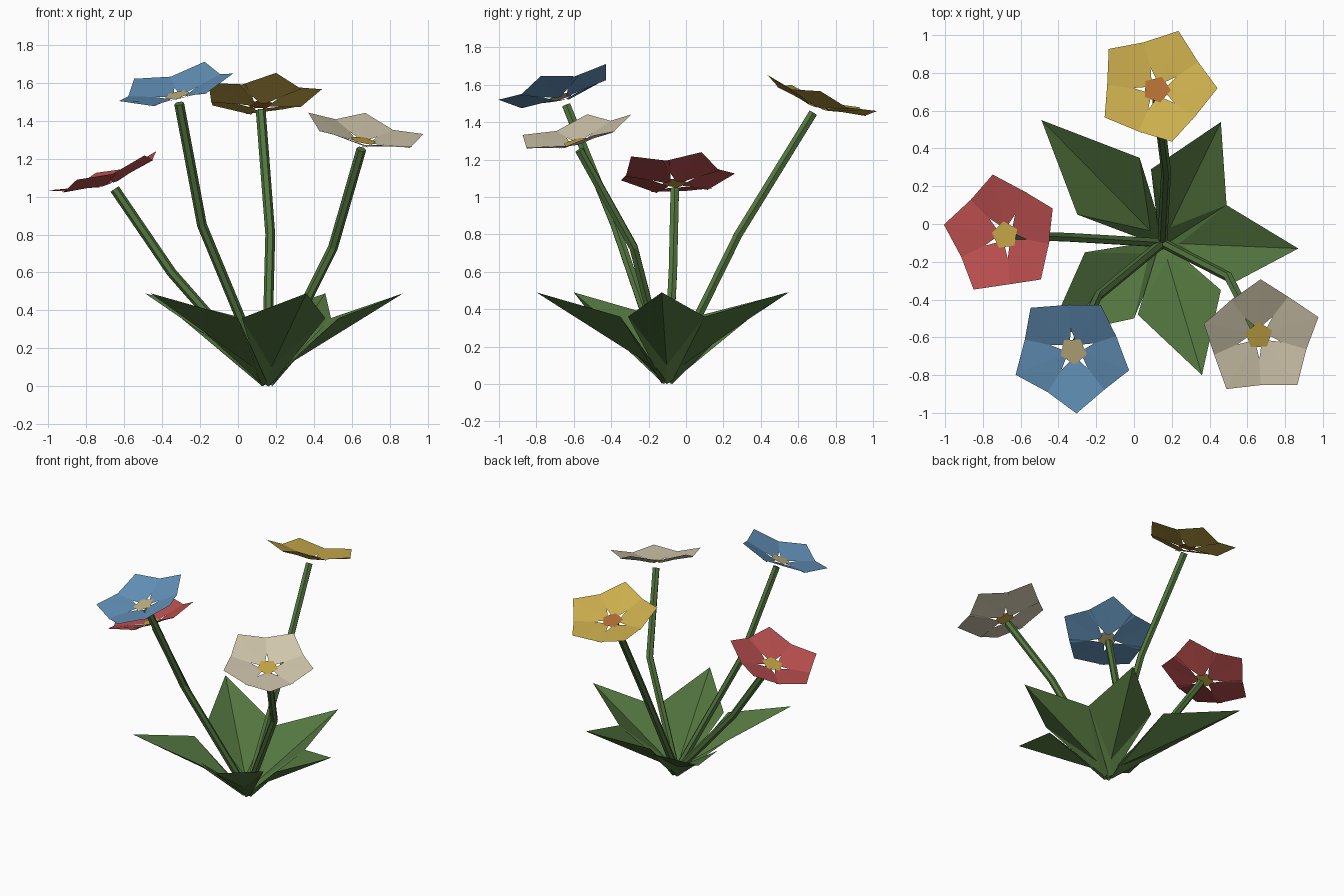
import bpy
import bmesh
from math import sin, cos, radians, tau
from mathutils import Vector, Matrix

cube = bpy.data.objects.get("Cube")
if cube:
    bpy.data.objects.remove(cube, do_unlink=True)


def material(name, r, g, b):
    """Flat colour given as 0-255 display values, stored as linear."""
    color = [(c / 255) ** 2.2 for c in (r, g, b)] + [1]
    mat = bpy.data.materials.new(name)
    mat.use_nodes = True
    mat.diffuse_color = color
    bsdf = next(n for n in mat.node_tree.nodes if n.type == "BSDF_PRINCIPLED")
    bsdf.inputs["Base Color"].default_value = color
    bsdf.inputs["Roughness"].default_value = 0.9
    return mat


green = material("leaf green", 84, 117, 65)
blue = material("petal blue", 98, 143, 182)
red = material("petal red", 186, 80, 80)
yellow = material("petal yellow", 202, 172, 78)
cream = material("petal cream", 206, 196, 170)
gold = material("centre gold", 196, 164, 72)
orange = material("centre orange", 174, 108, 54)
pale = material("centre pale", 190, 175, 125)


def finish(name, bm, mat, fix_normals=False):
    if fix_normals:
        bmesh.ops.recalc_face_normals(bm, faces=bm.faces)
    mesh = bpy.data.meshes.new(name)
    bm.to_mesh(mesh)
    bm.free()
    mesh.materials.append(mat)
    obj = bpy.data.objects.new(name, mesh)
    bpy.context.collection.objects.link(obj)
    return obj


ROOT = Vector((0.15, -0.1, 0))


# Leaves: kite shapes folded along a low midrib
def leaf(name, tip, right, left):
    bm = bmesh.new()
    tip = Vector((*tip, 0.49))
    out = Vector((tip.x - ROOT.x, tip.y - ROOT.y, 0)).normalized()
    side = Vector((-out.y, out.x, 0))
    foot = bm.verts.new(ROOT + out * 0.03)
    rib = bm.verts.new(ROOT + out * 0.09 + Vector((0, 0, 0.1)))
    end = bm.verts.new(tip)
    for corner, s in ((right, -1), (left, 1)):
        edge = bm.verts.new((*corner, 0.36))
        heel = bm.verts.new(ROOT + out * 0.02 + side * s * 0.03 + Vector((0, 0, 0.02)))
        for loop in ((foot, rib, edge, heel), (rib, end, edge)):
            bm.faces.new(loop if s > 0 else loop[::-1])
    finish(name, bm, green)


leaf("leaf_back_right", (-0.49, 0.55), (0.03, 0.35), (-0.3, 0.05))
leaf("leaf_back_left", (0.46, 0.54), (0.49, 0.1), (0.09, 0.29))
leaf("leaf_left", (0.87, -0.13), (0.53, -0.31), (0.49, 0.1))
leaf("leaf_front_left", (0.36, -0.8), (0.02, -0.48), (0.46, -0.35))
leaf("leaf_front_right", (-0.46, -0.6), (-0.26, -0.15), (0.0, -0.5))


# Stems: six-sided tubes with one bend
def stem(name, bend, top, radius=0.026, sides=6):
    path = [ROOT + Vector((0, 0, 0.03)), Vector(bend), Vector(top)]
    bm = bmesh.new()
    rings = []
    for i, p in enumerate(path):
        a, b = path[max(i - 1, 0)], path[min(i + 1, 2)]
        turn = Vector((0, 0, 1)).rotation_difference(b - a)
        rings.append([bm.verts.new(p + turn @ Vector((radius * cos(tau * k / sides),
                                                      radius * sin(tau * k / sides), 0)))
                      for k in range(sides)])
    for low, high in zip(rings, rings[1:]):
        for k in range(sides):
            n = (k + 1) % sides
            bm.faces.new((low[k], low[n], high[n], high[k]))
    bm.faces.new(rings[0][::-1])
    bm.faces.new(rings[-1])
    finish(name, bm, green, True)


# Flowers: five overlapping petals around a pentagonal centre
def flower(name, centre, slope, phase, petal_mat, centre_mat):
    normal = Vector((-slope[0], -slope[1], 1))
    tilt = Vector((0, 0, 1)).rotation_difference(normal).to_matrix().to_4x4()
    place = Matrix.Translation(centre) @ tilt
    bm = bmesh.new()
    for k in range(5):
        spin = place @ Matrix.Rotation(radians(phase) + k * tau / 5, 4, "Z")

        def vert(r, degrees, z):
            a = radians(degrees)
            return bm.verts.new(spin @ Vector((r * cos(a), r * sin(a), z)))

        inner, tip = vert(0.045, 0, -0.004), vert(0.325, 0, 0.075)
        for s in (-1, 1):
            heel = vert(0.05, 18 * s, -0.004)
            notch = vert(0.125, 36 * s, 0.014)
            corner = vert(0.262, 40 * s, 0.036)
            loop = (inner, tip, corner, notch, heel)
            bm.faces.new(loop if s > 0 else loop[::-1])
    finish(name + "_petals", bm, petal_mat)

    bm = bmesh.new()
    bmesh.ops.create_circle(bm, cap_ends=True, segments=5, radius=0.075)
    first = min((v for v in bm.verts), key=lambda v: -v.co.y)
    start = Vector((1, 0)).angle_signed(first.co.xy)
    bm.transform(place @ Matrix.Translation((0, 0, 0.006))
                 @ Matrix.Rotation(radians(phase) + start, 4, "Z"))
    bmesh.ops.recalc_face_normals(bm, faces=bm.faces)
    for f in bm.faces:
        if f.normal.z < 0:
            f.normal_flip()
    finish(name + "_centre", bm, centre_mat)


stem("red_stem", (-0.35, -0.07, 0.6), (-0.65, -0.06, 1.04))
stem("blue_stem", (-0.19, -0.38, 0.85), (-0.31, -0.64, 1.49))
stem("yellow_stem", (0.17, 0.28, 0.8), (0.12, 0.68, 1.45))
stem("cream_stem", (0.5, -0.28, 0.73), (0.65, -0.57, 1.25))

flower("red_flower", (-0.68, -0.06, 1.07), (0.36, 0), 26, red, gold)
flower("blue_flower", (-0.32, -0.67, 1.53), (0.23, 0.28), 58, blue, pale)
flower("yellow_flower", (0.12, 0.71, 1.48), (0.03, -0.33), 69, yellow, orange)
flower("cream_flower", (0.66, -0.59, 1.29), (-0.2, 0.25), 92, cream, gold)
